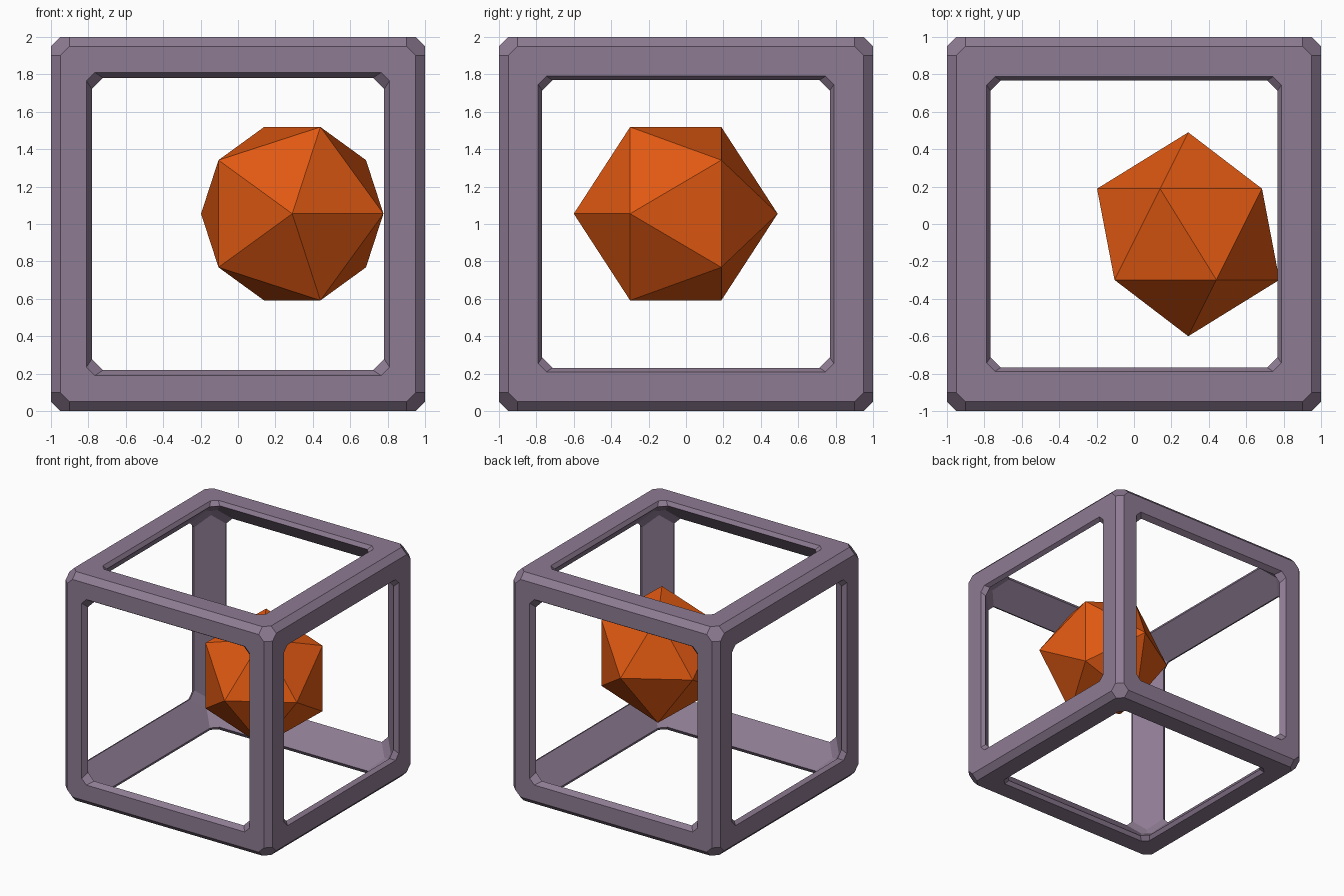
import bpy, bmesh, math
from mathutils import Vector
from itertools import product

if "Cube" in bpy.data.objects:
    bpy.data.objects.remove(bpy.data.objects["Cube"])


def material(name, rgb):
    m = bpy.data.materials.new(name)
    m.diffuse_color = (*rgb, 1)
    m.use_nodes = True
    m.node_tree.nodes["Principled BSDF"].inputs["Base Color"].default_value = m.diffuse_color
    return m


def add_object(name, bm, mat=None):
    bmesh.ops.recalc_face_normals(bm, faces=bm.faces)
    me = bpy.data.meshes.new(name)
    bm.to_mesh(me)
    bm.free()
    ob = bpy.data.objects.new(name, me)
    bpy.context.collection.objects.link(ob)
    if mat:
        me.materials.append(mat)
    return ob


def convex(name, planes, size, mat=None):
    """Cube trimmed to normal . p <= limit for every plane."""
    bm = bmesh.new()
    bmesh.ops.create_cube(bm, size=size)
    for n, d in planes:
        n = Vector(n)
        cut = bmesh.ops.bisect_plane(
            bm, geom=bm.verts[:] + bm.edges[:] + bm.faces[:], dist=1e-6,
            plane_co=n * (d / n.length_squared), plane_no=n, clear_outer=True)
        edges = [e for e in cut['geom_cut']
                 if isinstance(e, bmesh.types.BMEdge) and e.is_boundary]
        if edges:
            bmesh.ops.contextual_create(bm, geom=edges)
    return add_object(name, bm, mat)


def signed(pattern):
    """All sign and order variants of a plane normal."""
    a, b, c = pattern
    orders = {(a, b, c), (a, c, b), (b, a, c), (b, c, a), (c, a, b), (c, b, a)}
    return sorted({tuple(s * v for s, v in zip(sg, o))
                   for o in orders for sg in product((-1, 1), repeat=3)})


purple = material("dusty purple", (0.27, 0.20, 0.29))
orange = material("orange", (0.75, 0.10, 0.006))

# Chamfered outer cube of the cage
cage = convex("cage_frame",
              [(n, 1.95) for n in signed((1, 1, 0))] +
              [(n, 2.85) for n in signed((1, 1, 1))], 2, purple)

# Hollow: rhombic dodecahedron leaves slanted inner bar faces
cutters = [convex("hollow_cutter",
                  [(n, 1.735) for n in signed((1, 1, 0))] +
                  [(n, 3.41) for n in signed((1, 1, 2))], 4)]

# Flared bevel around each of the six openings
for axis, half in ((0, 0.79), (1, 0.81), (2, 0.788)):
    u, v = (axis + 1) % 3, (axis + 2) % 3
    for side in (-1, 1):
        def normal(a, b, c):
            n = [0, 0, 0]
            n[axis], n[u], n[v] = a * side, b, c
            return tuple(n)
        planes = [(normal(1, 0, 0), 1.05), (normal(-1, 0, 0), -0.9)]
        for s in (-1, 1):
            planes += [(normal(-0.6, s, 0), half - 0.6),
                       (normal(-0.6, 0, s), half - 0.6)]
            planes += [(normal(-1.5, s, t), 2 * half - 0.045 - 1.5)
                       for t in (-1, 1)]
        cutters.append(convex("opening_cutter", planes, 4))

for c in cutters:
    c.hide_render = True
    mod = cage.modifiers.new("cut", 'BOOLEAN')
    mod.operation = 'DIFFERENCE'
    mod.solver = 'EXACT'
    mod.object = c

# Apply the cuts and remove the helpers
bpy.context.view_layer.update()
deps = bpy.context.evaluated_depsgraph_get()
result = bpy.data.meshes.new_from_object(cage.evaluated_get(deps))
cage.modifiers.clear()
cage.data = result
result.materials.clear()
result.materials.append(purple)
for p in result.polygons:
    p.material_index = 0
for c in cutters:
    bpy.data.objects.remove(c)
cage.location.z = 1

# Floating icosahedron, poles along y
R = 0.545
ring, off = R * 2 / math.sqrt(5), R / math.sqrt(5)
bm = bmesh.new()
for s in (-1, 1):
    bm.verts.new((0, s * R, 0))
    for k in range(5):
        a = math.radians(72 * k + (36 if s > 0 else 0))
        bm.verts.new((ring * math.cos(a), s * off, ring * math.sin(a)))
bmesh.ops.convex_hull(bm, input=bm.verts[:])
gem = add_object("inner_icosahedron", bm, orange)
gem.location = (0.29, -0.055, 1.055)
